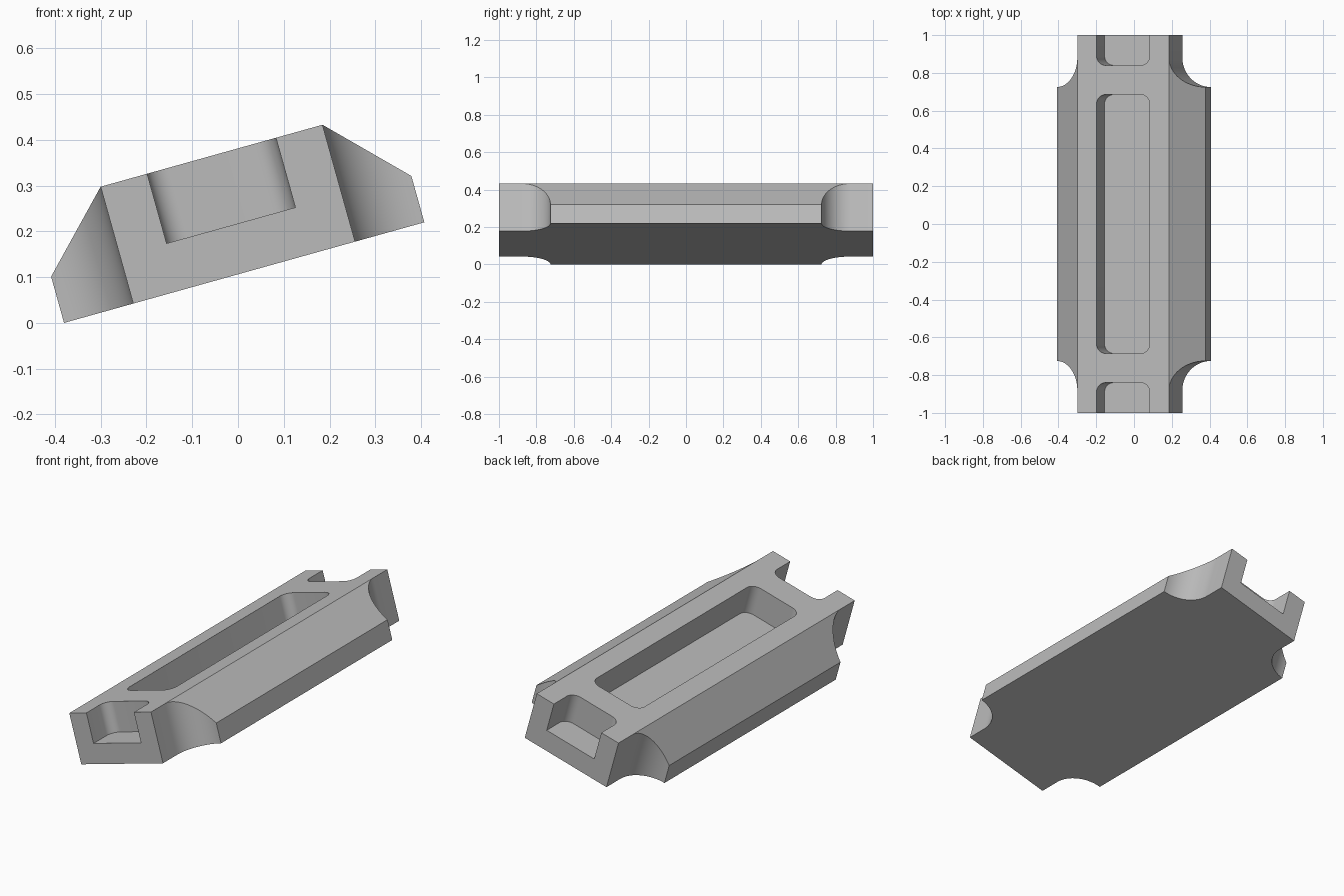
import bpy
import bmesh
from math import cos, sin, pi, radians

TILT = radians(15.6)
HALF_W = 0.4085     # half width at the base
HALF_TOP = 0.2515   # half width of the flat top and of the end blocks
HEIGHT = 0.265
LIP = 0.105         # height of the low side walls
FLOOR = 0.107       # height of the pocket floors
POCKET_W = 0.146
SHOULDER = 0.725    # where the corner scallops begin

cube = bpy.data.objects.get("Cube")
if cube:
    bpy.data.objects.remove(cube, do_unlink=True)

grey = bpy.data.materials.new("plain_grey")
grey.use_nodes = True
COLOUR = (0.5, 0.5, 0.5, 1)
grey.diffuse_color = COLOUR
grey.node_tree.nodes["Principled BSDF"].inputs["Base Color"].default_value = COLOUR


def prism(name, points, offset):
    """Extrude a closed 3D outline along an offset."""
    bm = bmesh.new()
    face = bm.faces.new([bm.verts.new(p) for p in points])
    ext = bmesh.ops.extrude_face_region(bm, geom=[face])["geom"]
    bmesh.ops.translate(bm, vec=offset,
                        verts=[g for g in ext if isinstance(g, bmesh.types.BMVert)])
    bmesh.ops.recalc_face_normals(bm, faces=bm.faces)
    mesh = bpy.data.meshes.new(name)
    bm.to_mesh(mesh)
    bm.free()
    mesh.materials.append(grey)
    obj = bpy.data.objects.new(name, mesh)
    bpy.context.collection.objects.link(obj)
    return obj


def arc(cx, cy, r, start, end, steps=12):
    return [(cx + r * cos(start + (end - start) * i / steps),
             cy + r * sin(start + (end - start) * i / steps)) for i in range(steps + 1)]


def rounded_rect(half_x, y0, y1, r=0.05):
    xi, lo, hi = half_x - r, y0 + r, y1 - r
    corners = [(xi, hi), (-xi, hi), (-xi, lo), (xi, lo)]
    return [p for i, (x, y) in enumerate(corners)
            for p in arc(x, y, r, i * pi / 2, (i + 1) * pi / 2)]


# Body: bevelled bar running along y
half = [(HALF_W, 0), (HALF_W, LIP), (HALF_TOP, HEIGHT)]
profile = half + [(-x, z) for x, z in reversed(half)]
body = prism("bevelled_bar", [(x, -1, z) for x, z in profile], (0, 2, 0))

# Plan outlines of the cuts: long pocket, open end pockets, corner scallops
cuts = [("long_pocket_cutter", rounded_rect(POCKET_W, -0.685, 0.685), FLOOR)]
r = HALF_W - HALF_TOP
scallop = [(0.5, 1.1), (HALF_TOP, 1.1)]
scallop += arc(HALF_W, SHOULDER + r, r, pi, 1.5 * pi, 16) + [(0.5, SHOULDER)]
for sy in (-1, 1):
    end = [(x, sy * y) for x, y in rounded_rect(POCKET_W, 0.84, 1.2)]
    cuts.append(("end_pocket_cutter", end, FLOOR))
    for sx in (-1, 1):
        cuts.append(("scallop_cutter", [(sx * x, sy * y) for x, y in scallop], -0.1))

bpy.context.view_layer.objects.active = body
body.select_set(True)
for name, outline, bottom in cuts:
    cutter = prism(name, [(x, y, bottom) for x, y in outline], (0, 0, 0.5))
    cutter.hide_render = True
    mod = body.modifiers.new("cut", "BOOLEAN")
    mod.operation = "DIFFERENCE"
    mod.solver = "EXACT"
    mod.object = cutter
    bpy.ops.object.modifier_apply(modifier=mod.name)
    bpy.data.objects.remove(cutter, do_unlink=True)

bpy.ops.object.shade_smooth_by_angle(angle=radians(25))

# Lean the bar on its lower long edge
body.rotation_euler = (0, -TILT, 0)
body.location = (0.0135, 0, HALF_W * sin(TILT))
